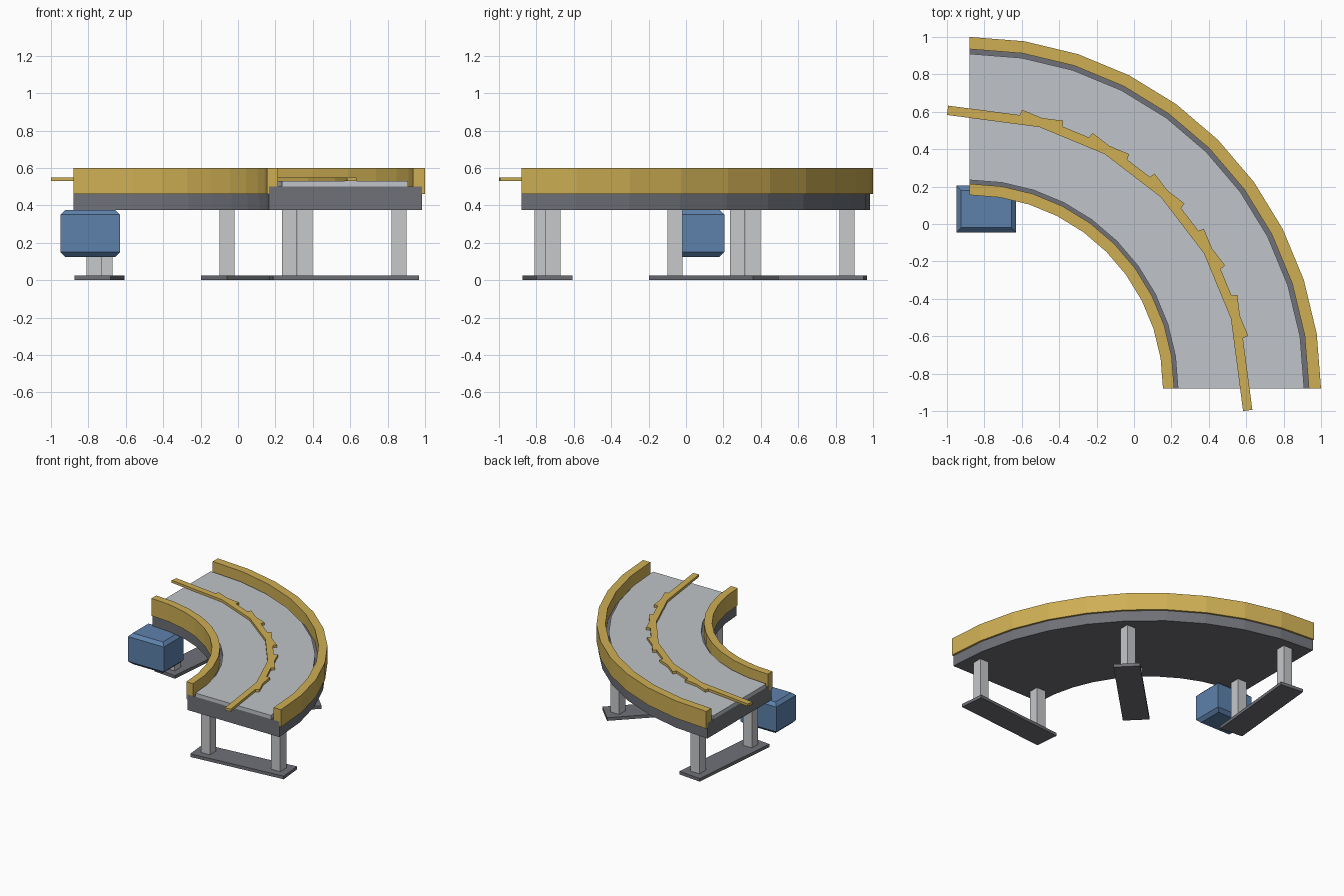
import bpy, bmesh
from math import sin, cos, radians
from mathutils import Matrix, Vector

cube = bpy.data.objects.get("Cube")
if cube:
    bpy.data.objects.remove(cube, do_unlink=True)

CENTRE = -0.88          # x and y of the bend's pivot
STEPS = 10              # facets in the quarter turn


def material(name, rgb):
    m = bpy.data.materials.new(name)
    m.use_nodes = True
    m.diffuse_color = (*rgb, 1)
    m.node_tree.nodes["Principled BSDF"].inputs["Base Color"].default_value = (*rgb, 1)
    return m


YELLOW = material("safety_yellow", (0.62, 0.43, 0.09))
BELT = material("belt_grey", (0.53, 0.55, 0.58))
STEEL = material("leg_steel", (0.57, 0.58, 0.60))
DARK = material("frame_dark_grey", (0.16, 0.165, 0.185))
BLUE = material("motor_blue", (0.11, 0.22, 0.41))


def finish(name, bm, mat):
    bmesh.ops.recalc_face_normals(bm, faces=bm.faces)
    mesh = bpy.data.meshes.new(name)
    bm.to_mesh(mesh)
    bm.free()
    mesh.materials.append(mat)
    obj = bpy.data.objects.new(name, mesh)
    bpy.context.collection.objects.link(obj)
    return obj


def polar(r, deg, z=0.0):
    a = radians(deg)
    return Vector((CENTRE + r * cos(a), CENTRE + r * sin(a), z))


def arc_band(name, r0, r1, z0, z1, mat):
    """Rectangular section swept through the quarter turn."""
    bm = bmesh.new()
    rings = []
    for i in range(STEPS + 1):
        a = 90 * i / STEPS
        rings.append([bm.verts.new(polar(r, a, z))
                      for r, z in ((r0, z0), (r1, z0), (r1, z1), (r0, z1))])
    for a, b in zip(rings, rings[1:]):
        for k in range(4):
            n = (k + 1) % 4
            bm.faces.new((a[k], a[n], b[n], b[k]))
    bm.faces.new(rings[0])
    bm.faces.new(rings[-1])
    return finish(name, bm, mat)


def box(name, centre, size, mat, turn=0.0, chamfer=0.0):
    bm = bmesh.new()
    m = (Matrix.Translation(centre) @ Matrix.Rotation(radians(turn), 4, 'Z')
         @ Matrix.Diagonal((*size, 1)))
    bmesh.ops.create_cube(bm, size=1, matrix=m)
    if chamfer:     # only the rims of the top and bottom
        rims = [e for e in bm.edges if abs(e.verts[0].co.z - e.verts[1].co.z) < 1e-5]
        bmesh.ops.bevel(bm, geom=rims, offset=chamfer, segments=1, affect='EDGES')
    return finish(name, bm, mat)


# Curved bed, belt and side rails
arc_band("bed_frame", 1.045, 1.865, 0.375, 0.50, DARK)
arc_band("belt", 1.115, 1.79, 0.50, 0.53, BELT)
arc_band("inner_rail", 1.035, 1.095, 0.46, 0.60, YELLOW)
arc_band("outer_rail", 1.815, 1.88, 0.46, 0.60, YELLOW)

# Overlapping straight guide strips along the middle of the belt
for i in range(6):
    a = 7.5 + 15 * i
    box(f"guide_strip_{i + 1}", polar(1.46, a, 0.54), (0.05, 0.62, 0.02), YELLOW, a)

# Three stands, each a radial foot plate with two square legs
for label, a in (("front", 5.5), ("middle", 45), ("back", 84.5)):
    box(f"{label}_foot_plate", polar(1.455, a, 0.0125), (0.785, 0.195, 0.025), DARK, a)
    for side, r in (("inner", 1.16), ("outer", 1.75)):
        box(f"{label}_{side}_leg", polar(r, a, 0.2), (0.08, 0.08, 0.35), STEEL)

# Drive motor under the inner rail
box("drive_motor", (-0.79, 0.08, 0.25), (0.32, 0.25, 0.25), BLUE, chamfer=0.025)
